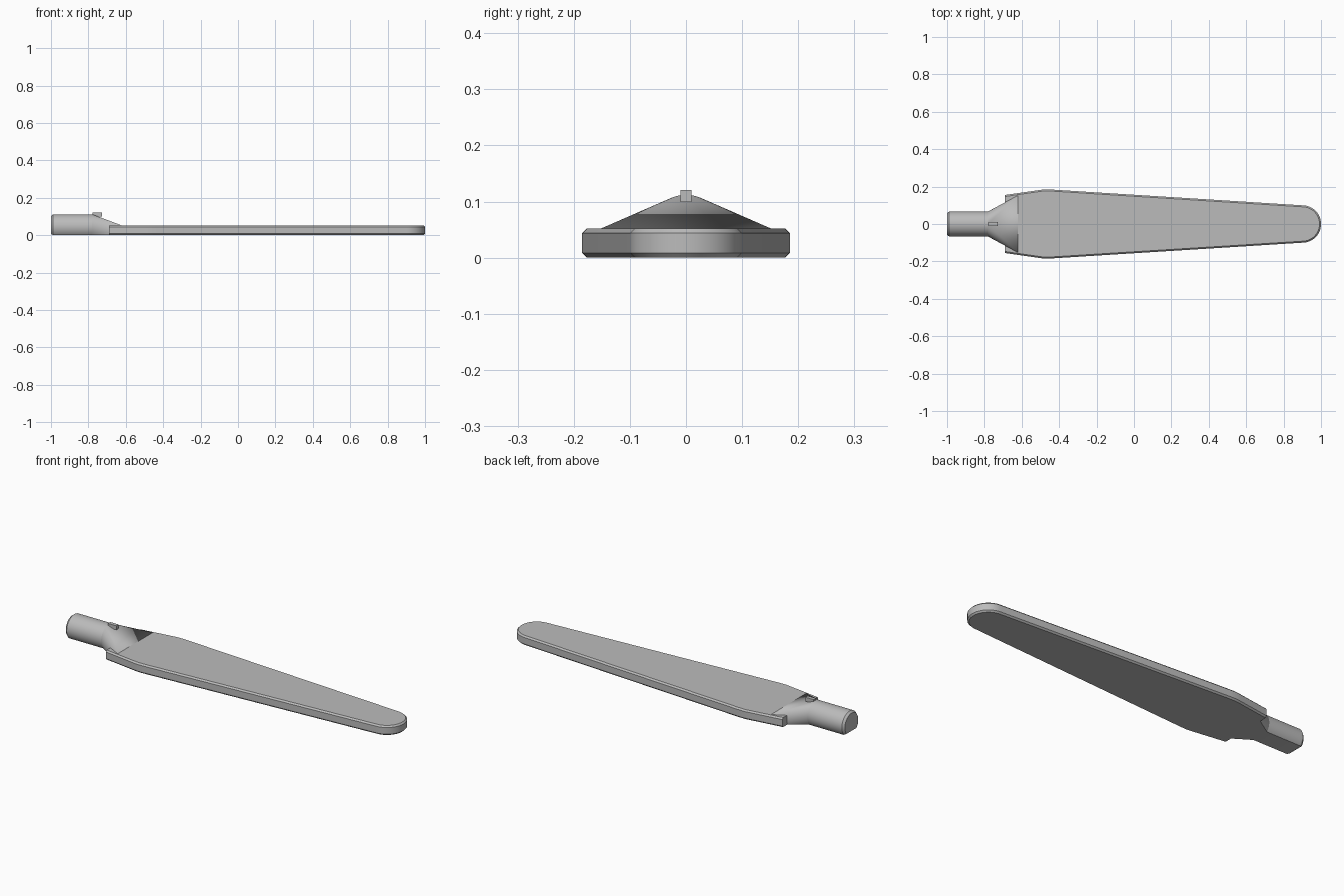
import bpy, bmesh, math

cube = bpy.data.objects.get("Cube")
if cube:
    bpy.data.objects.remove(cube, do_unlink=True)

GREY = (0.5, 0.5, 0.5, 1.0)
mat = bpy.data.materials.new("plain grey")
mat.use_nodes = True
mat.diffuse_color = GREY
mat.node_tree.nodes["Principled BSDF"].inputs["Base Color"].default_value = GREY


def finish(bm, name):
    """Turn a bmesh into a shaded, coloured object."""
    bmesh.ops.recalc_face_normals(bm, faces=bm.faces[:])
    mesh = bpy.data.meshes.new(name)
    bm.to_mesh(mesh)
    bm.free()
    mesh.materials.append(mat)
    obj = bpy.data.objects.new(name, mesh)
    bpy.context.collection.objects.link(obj)
    bpy.ops.object.select_all(action='DESELECT')
    obj.select_set(True)
    bpy.context.view_layer.objects.active = obj
    bpy.ops.object.shade_smooth_by_angle(angle=math.radians(30))
    return obj


# Round shank section with a flat underside, facing along x
RADIUS, AXIS_Z = 0.067, 0.045
FLAT = math.asin(-AXIS_Z / RADIUS)


def shank_ring(x, scale=1.0, steps=40):
    ring = []
    for i in range(steps + 1):
        a = FLAT + (math.pi - 2 * FLAT) * i / steps
        ring.append((x, scale * RADIUS * math.cos(a),
                     AXIS_Z + scale * RADIUS * math.sin(a)))
    return ring


# Blade: tapering plate with a round tip and chamfered rims
half = [(-0.69, 0.155), (-0.51, 0.181), (-0.48, 0.185), (-0.44, 0.184), (0.9, 0.1)]
tip = [(0.9 + 0.1 * math.sin(math.pi * i / 24), 0.1 * math.cos(math.pi * i / 24))
       for i in range(1, 24)]
outline = half + tip + [(x, -y) for x, y in reversed(half)]
bm = bmesh.new()
base = bm.faces.new([bm.verts.new((x, y, 0)) for x, y in outline])
top = bmesh.ops.extrude_face_region(bm, geom=[base], use_keep_orig=True)["geom"]
bmesh.ops.translate(bm, vec=(0, 0, 0.052),
                    verts=[v for v in top if isinstance(v, bmesh.types.BMVert)])
rims = [e for e in bm.edges
        if abs(e.verts[0].co.z - e.verts[1].co.z) < 0.001
        and max(v.co.x for v in e.verts) > -0.68]
bmesh.ops.bevel(bm, geom=rims, offset=0.008, segments=1, affect='EDGES')
finish(bm, "blade")

# Shank: straight root with a chamfered end
bm = bmesh.new()
rings = [[bm.verts.new(p) for p in shank_ring(x, s)]
         for x, s in ((-1.0, 0.86), (-0.988, 1.0), (-0.78, 1.0))]
for a, b in zip(rings, rings[1:]):
    for i in range(len(a)):
        j = (i + 1) % len(a)
        bm.faces.new((a[i], a[j], b[j], b[i]))
bm.faces.new(rings[0])
bm.faces.new(rings[-1])
finish(bm, "shank")

# Root fairing: blends the round shank into the flat blade
bm = bmesh.new()
for p in shank_ring(-0.78):
    bm.verts.new(p)
for y in (-0.156, 0.156):
    for z in (0.0, 0.05):
        bm.verts.new((-0.615, y, z))
bmesh.ops.convex_hull(bm, input=bm.verts[:])
finish(bm, "root_fairing")

# Key: small block on top of the root
bm = bmesh.new()
bmesh.ops.create_cube(bm, size=1)
bmesh.ops.scale(bm, vec=(0.05, 0.02, 0.022), verts=bm.verts[:])
bmesh.ops.translate(bm, vec=(-0.753, 0, 0.11), verts=bm.verts[:])
finish(bm, "index_key")
